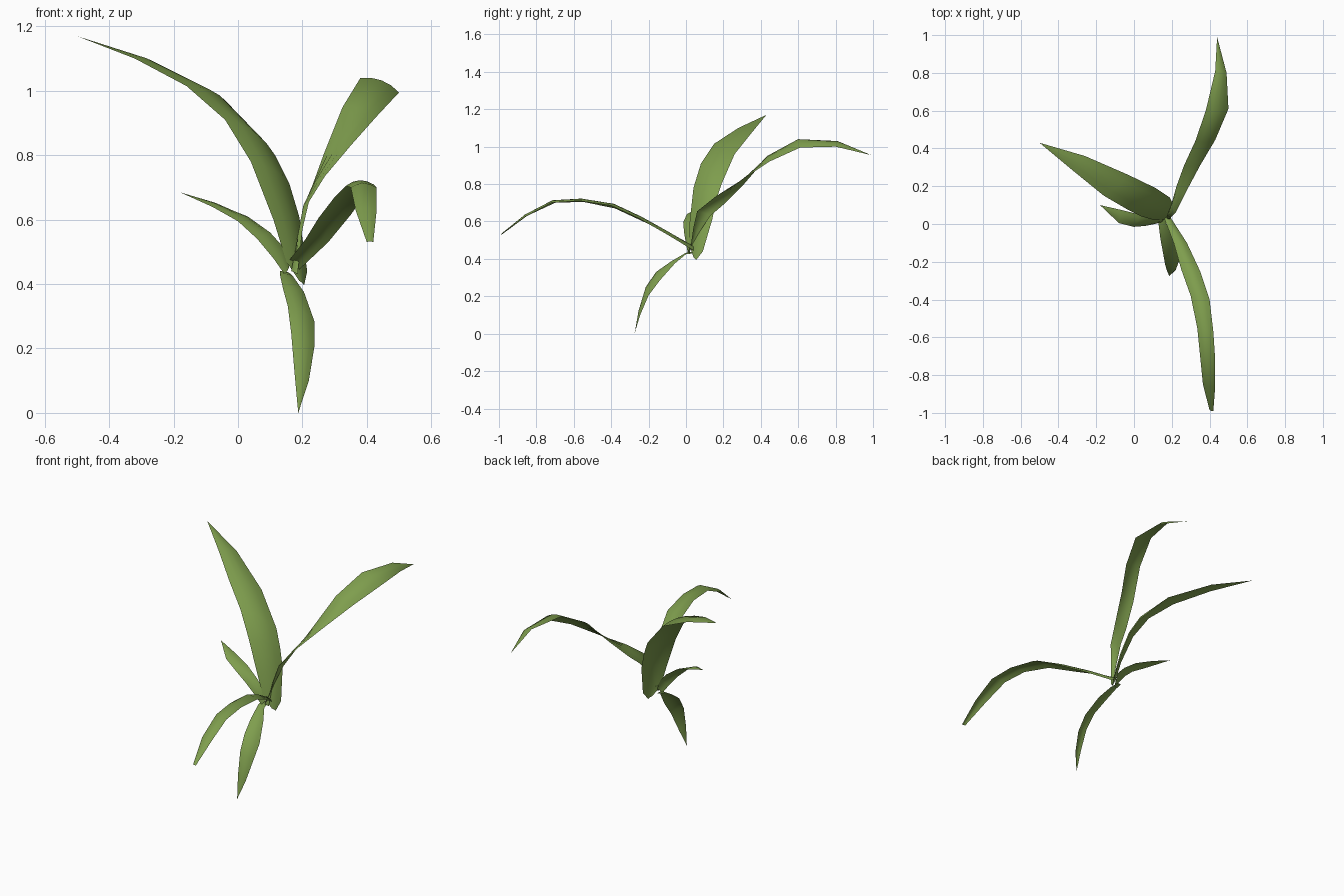
import bpy
from mathutils import Vector

green = bpy.data.materials.new("leaf_green")
green.diffuse_color = (0.21, 0.34, 0.075, 1)


def leaf(name, left, right, arch, across=4):
    """Loft a blade between its left and right edges, arched along the midrib."""
    L, R = [Vector(p) for p in left], [Vector(p) for p in right]
    n = len(L)
    mids = [(a + b) / 2 for a, b in zip(L, R)]
    verts, faces = [], []
    for i in range(n):
        side = R[i] - L[i]
        run = mids[min(i + 1, n - 1)] - mids[max(i - 1, 0)]
        up = side.cross(run)
        up = up.normalized() if up.length > 1e-8 else Vector((0, 0, 0))
        for j in range(across + 1):
            t = j / across
            verts.append(L[i] + side * t + up * (arch * side.length * 4 * t * (1 - t)))
    w = across + 1
    for i in range(n - 1):
        for j in range(across):
            a = i * w + j
            faces.append((a, a + 1, a + w + 1, a + w))
    me = bpy.data.meshes.new(name)
    me.from_pydata(verts, [], faces)
    me.validate()
    me.polygons.foreach_set("use_smooth", [True] * len(me.polygons))
    me.materials.append(green)
    ob = bpy.data.objects.new(name, me)
    bpy.context.collection.objects.link(ob)
    return ob


# large upright leaf, leaning back left
leaf("back_left_leaf",
     [(.19, .04, .41), (.15, .02, .47), (.11, .02, .60), (.04, .04, .78),
      (-.04, .08, .91), (-.16, .15, 1.015), (-.32, .28, 1.10), (-.5, .43, 1.17)],
     [(.205, .055, .395), (.215, .09, .44), (.19, .14, .61), (.16, .16, .71),
      (.115, .19, .80), (-.03, .26, .96), (-.26, .36, 1.085), (-.5, .43, 1.17)], .1)

# long leaf arching to the back right
tip = (.44, .99, .955)
leaf("back_right_leaf",
     [(.165, .01, .44), (.185, .07, .54), (.205, .13, .63), (.225, .20, .69), (.265, .31, .80),
      (.325, .44, .95), (.38, .60, 1.04), (.43, .81, 1.03), tip],
     [(.185, .02, .43), (.20, .04, .57), (.22, .06, .655), (.27, .16, .735), (.35, .31, .83),
      (.43, .445, .92), (.50, .61, .995), (.49, .80, 1.0), tip], .13)

# long leaf arching to the front
leaf("front_long_leaf",
     [(.19, .04, .445), (.28, -.10, .53), (.35, -.25, .615), (.40, -.40, .685),
      (.42, -.57, .71), (.43, -.72, .70), (.43, -.86, .625), (.42, -.99, .53)],
     [(.16, .03, .475), (.21, -.10, .54), (.25, -.24, .605), (.30, -.38, .67),
      (.335, -.55, .705), (.35, -.70, .70), (.365, -.85, .63), (.40, -.985, .53)], .17)

# drooping leaf reaching the ground
tip = (.187, -.275, 0)
leaf("drooping_leaf",
     [(.165, .05, .43), (.17, 0, .425), (.205, -.06, .375), (.237, -.14, .285),
      (.237, -.20, .205), (.22, -.245, .10), tip],
     [(.13, .04, .44), (.13, 0, .43), (.14, -.08, .385), (.155, -.16, .33),
      (.165, -.215, .25), (.175, -.25, .13), tip], .12)

# short leaf to the left
tip = (-.18, .10, .685)
leaf("left_short_leaf",
     [(.145, .01, .43), (.11, 0, .48), (.06, -.01, .54), (0, -.015, .595), (-.08, .005, .64), tip],
     [(.16, .04, .46), (.145, .03, .51), (.10, .035, .56), (.03, .05, .61), (-.07, .075, .65), tip], .1)
